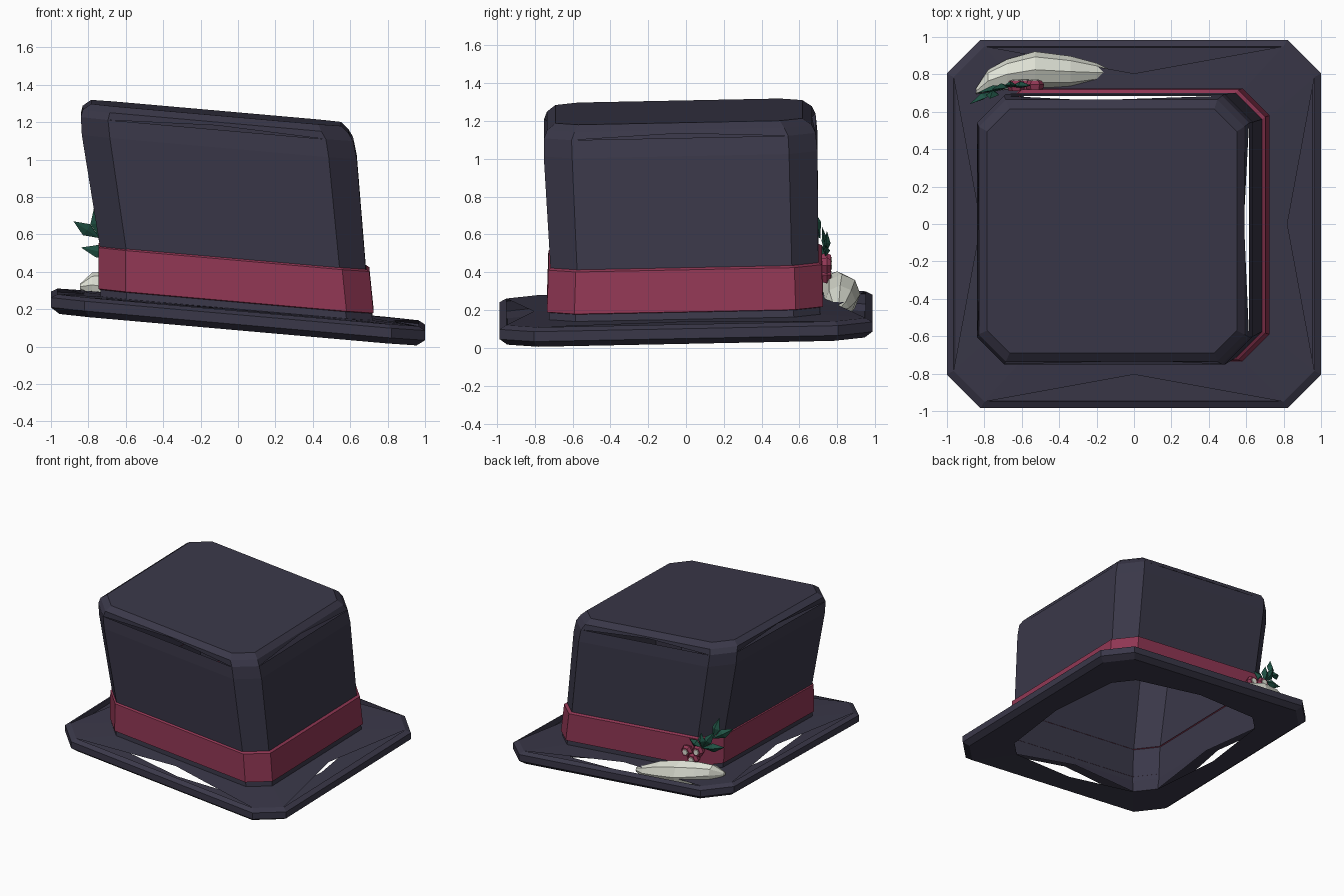
import bpy, bmesh, math
from mathutils import Vector

if "Cube" in bpy.data.objects:
    bpy.data.objects.remove(bpy.data.objects["Cube"])


def material(name, rgb):
    m = bpy.data.materials.new(name)
    m.use_nodes = True
    m.diffuse_color = (*rgb, 1)
    bsdf = m.node_tree.nodes["Principled BSDF"]
    bsdf.inputs["Base Color"].default_value = (*rgb, 1)
    bsdf.inputs["Roughness"].default_value = 0.9
    return m


NAVY = material("navy felt", (0.042, 0.039, 0.066))
RED = material("crimson ribbon", (0.28, 0.038, 0.088))
CREAM = material("cream feather", (0.74, 0.76, 0.67))
GREEN = material("holly green", (0.014, 0.085, 0.058))


def tilt(x, y, h):
    """Height on the leaning plane shared by the whole hat."""
    return h - 0.088 * x + 0.02 * y


def ring(x0, x1, y0, y1, c, h, dent=0, lift=0):
    """Chamfered rectangle with a middle point per side, which can be moved in and up."""
    xm, ym = (x0 + x1) / 2, (y0 + y1) / 2
    pts = [(x0 + c, y0), (xm, y0 + dent), (x1 - c, y0),
           (x1, y0 + c), (x1 - dent, ym), (x1, y1 - c),
           (x1 - c, y1), (xm, y1 - dent), (x0 + c, y1),
           (x0, y1 - c), (x0 + dent, ym), (x0, y0 + c)]
    return [Vector((x, y, tilt(x, y, h + (lift if i % 3 == 1 else 0))))
            for i, (x, y) in enumerate(pts)]


def loft(name, rings, mat, cap_start=False, cap_end=False):
    bm = bmesh.new()
    rows = [[bm.verts.new(p) for p in r] for r in rings]
    n = len(rows[0])
    for a, b in zip(rows, rows[1:]):
        for i in range(n):
            j = (i + 1) % n
            bm.faces.new((a[i], a[j], b[j], b[i]))
    if cap_start:
        bm.faces.new(rows[0][::-1])
    if cap_end:
        bm.faces.new(rows[-1])
    return finish(name, bm, mat)


def finish(name, bm, mat):
    mesh = bpy.data.meshes.new(name)
    bm.to_mesh(mesh)
    bm.free()
    mesh.materials.append(mat)
    ob = bpy.data.objects.new(name, mesh)
    bpy.context.scene.collection.objects.link(ob)
    return ob


# Brim: bevelled rim and underside, then a top plate with sagging side middles
top_edge = (-0.965, 0.965, -0.95, 0.95, 0.165, 0.21)
foot = (-0.735, 0.72, -0.725, 0.71, 0.14, 0.215)
loft("brim_rim", [
    ring(-0.71, 0.69, -0.70, 0.69, 0.13, 0.108, dent=-0.07),
    ring(-0.955, 0.955, -0.945, 0.945, 0.165, 0.106),
    ring(-1.0, 1.0, -0.985, 0.985, 0.18, 0.138),
    ring(-1.0, 1.0, -0.985, 0.985, 0.18, 0.19),
    ring(*top_edge)], NAVY)
loft("brim_top", [ring(*top_edge, dent=0.145), ring(*foot)], NAVY)
loft("inner_lip", [ring(-0.71, 0.69, -0.70, 0.69, 0.13, 0.108, lift=0.07),
                   ring(*foot)], NAVY)

# Crown: hollow wall leaning to one side, closed by a bevelled lid
wall_top = (-0.84, 0.615, -0.75, 0.685, 0.145, 1.165)
loft("crown_wall", [
    ring(*foot),
    ring(-0.735, 0.685, -0.715, 0.70, 0.14, 0.46),
    ring(-0.835, 0.635, -0.752, 0.695, 0.15, 1.07),
    ring(*wall_top)], NAVY)
loft("crown_lid", [
    ring(*wall_top, dent=0.03, lift=0.022),
    ring(-0.83, 0.59, -0.735, 0.665, 0.145, 1.205),
    ring(-0.785, 0.55, -0.69, 0.615, 0.12, 1.24)], NAVY, cap_end=True)

# Ribbon band
loft("ribbon_band", [
    ring(-0.735, 0.71, -0.72, 0.705, 0.14, 0.25),
    ring(-0.747, 0.725, -0.735, 0.725, 0.145, 0.255),
    ring(-0.747, 0.702, -0.728, 0.718, 0.145, 0.475),
    ring(-0.73, 0.685, -0.715, 0.70, 0.14, 0.485)], RED)


# Feather: swollen lobe lying on the back of the brim
def lobe(x, y, z, ry, rz, n=8):
    return [Vector((x, y + ry * math.cos(math.tau * i / n),
                    z + rz * math.sin(math.tau * i / n))) for i in range(n)]


loft("feather", [
    lobe(-0.845, 0.71, 0.32, 0.015, 0.015),
    lobe(-0.78, 0.765, 0.33, 0.06, 0.065),
    lobe(-0.68, 0.80, 0.315, 0.08, 0.09),
    lobe(-0.53, 0.825, 0.285, 0.097, 0.105),
    lobe(-0.34, 0.815, 0.245, 0.083, 0.085),
    lobe(-0.20, 0.81, 0.21, 0.05, 0.05),
    lobe(-0.12, 0.81, 0.20, 0.012, 0.02)], CREAM, True, True)


# Holly: folded pointed leaves fanning from one root
def leaf(name, root, tip, width):
    root, tip = Vector(root), Vector(tip)
    axis = tip - root
    side = axis.cross(Vector((0, 1, 0))).normalized() * width
    up = side.cross(axis).normalized() * 0.025
    if up.y < 0:
        up = -up
    bm = bmesh.new()
    r, t = bm.verts.new(root), bm.verts.new(tip)
    mid = root + axis * 0.5
    a, b, c, d = [bm.verts.new(mid + o) for o in (side, up, -side, -up * 0.4)]
    for p, q in ((a, b), (b, c), (c, d), (d, a)):
        bm.faces.new((r, p, q))
        bm.faces.new((t, q, p))
    bmesh.ops.recalc_face_normals(bm, faces=bm.faces)
    finish(name, bm, GREEN)


ROOT = (-0.66, 0.735, 0.49)
for k, (tip, start) in enumerate([
        ((-0.88, 0.64, 0.67), (-0.74, 0.71, 0.58)),
        ((-0.77, 0.67, 0.74), (-0.74, 0.71, 0.58)),
        ((-0.84, 0.70, 0.53), ROOT),
        ((-0.76, 0.72, 0.64), ROOT),
        ((-0.66, 0.745, 0.62), ROOT),
        ((-0.55, 0.74, 0.54), ROOT)]):
    leaf(f"holly_leaf_{k + 1}", start, tip, 0.035)


# Berries: faceted red knobs, each with a pale face plate
def disc(x, y, z, r, n=6):
    return [Vector((x + r * math.cos(math.tau * i / n), y,
                    z - r * math.sin(math.tau * i / n))) for i in range(n)]


for k, (x, z) in enumerate([(-0.53, 0.435), (-0.63, 0.46), (-0.585, 0.385)]):
    loft(f"berry_{k + 1}", [disc(x, 0.71, z, 0.04), disc(x, 0.745, z, 0.05),
                            disc(x, 0.768, z, 0.035)], RED, True, True)
    loft(f"berry_face_{k + 1}", [disc(x, 0.767, z, 0.025), disc(x, 0.773, z, 0.022)],
         CREAM, True, True)
